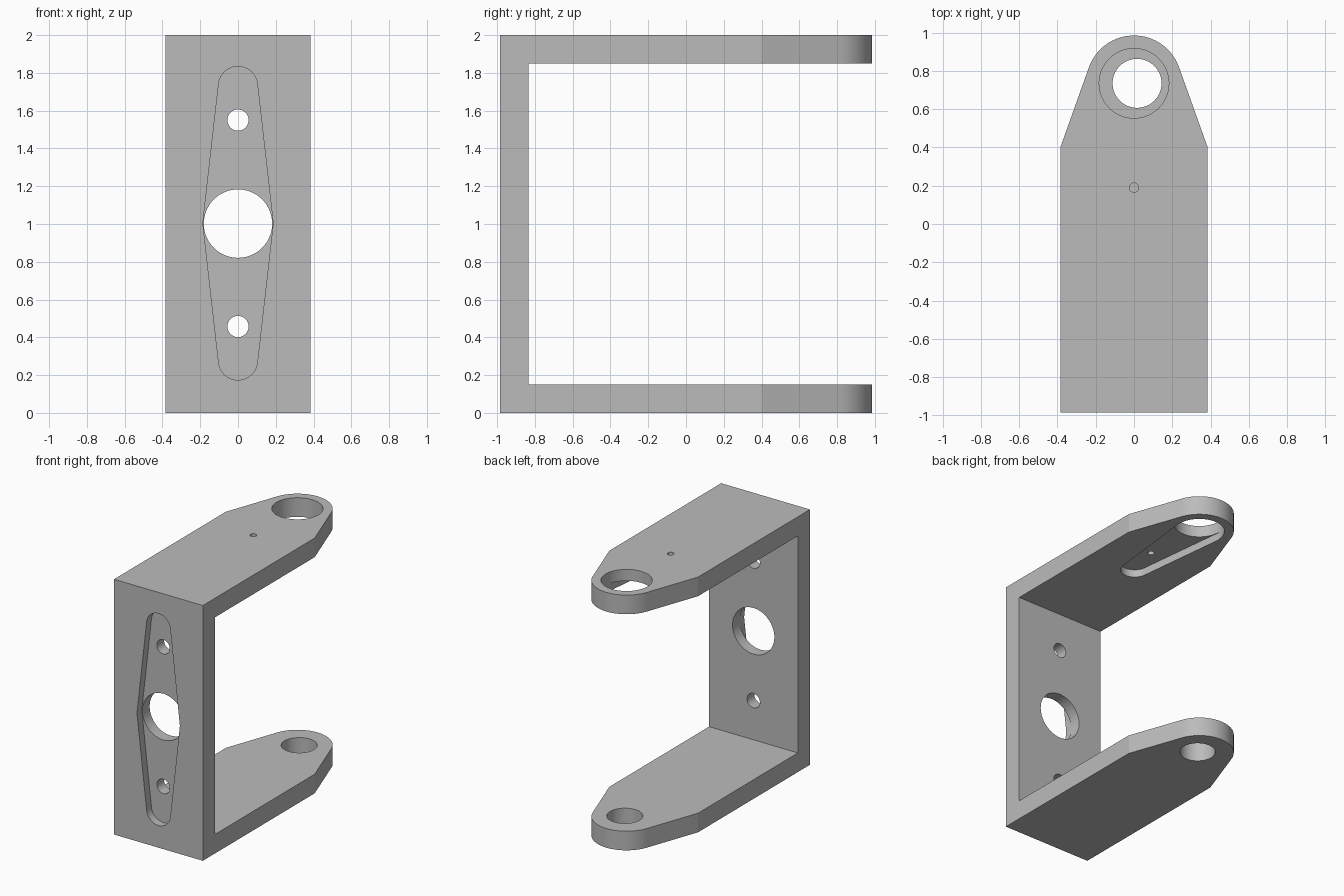
import bpy, bmesh, math

if "Cube" in bpy.data.objects:
    bpy.data.objects.remove(bpy.data.objects["Cube"])

grey = bpy.data.materials.new("plain_grey")
grey.diffuse_color = (0.5, 0.5, 0.5, 1)
grey.use_nodes = True
grey.node_tree.nodes["Principled BSDF"].inputs["Base Color"].default_value = grey.diffuse_color

AXES = {"x": lambda u, v, h: (h, u, v),    # profile in y,z
        "y": lambda u, v, h: (u, h, v),    # profile in x,z
        "z": lambda u, v, h: (u, v, h)}    # profile in x,y


def prism(name, pts, axis, h0, h1):
    """Extrude a closed 2D profile along an axis."""
    bm = bmesh.new()
    to3d = AXES[axis]
    base = bm.faces.new([bm.verts.new(to3d(u, v, h0)) for u, v in pts])
    ext = bmesh.ops.extrude_face_region(bm, geom=[base])
    shift = to3d(0, 0, h1 - h0)
    bmesh.ops.translate(bm, vec=shift,
                        verts=[g for g in ext["geom"] if isinstance(g, bmesh.types.BMVert)])
    bmesh.ops.recalc_face_normals(bm, faces=bm.faces[:])
    me = bpy.data.meshes.new(name)
    bm.to_mesh(me)
    bm.free()
    me.materials.append(grey)
    ob = bpy.data.objects.new(name, me)
    bpy.context.collection.objects.link(ob)
    return ob


def circle(cu, cv, r, n=72):
    return [(cu + r * math.cos(2 * math.pi * i / n),
             cv + r * math.sin(2 * math.pi * i / n)) for i in range(n)]


def rounded_taper(w, v0, cv, r, n=36):
    """Sides from (+-w, v0) running tangent into a round end centred at (0, cv)."""
    d = math.hypot(w, cv - v0)
    a = math.atan2(v0 - cv, w) + math.acos(r / d)
    arc = [a + (math.pi - 2 * a) * i / n for i in range(n + 1)]
    return ([(w, v0)] + [(r * math.cos(t), cv + r * math.sin(t)) for t in arc]
            + [(-w, v0)])


# U-shaped bracket, then trimmed to the rounded arm outline
bracket = prism("u_bracket", [(-0.985, 0), (1.2, 0), (1.2, 0.15), (-0.835, 0.15),
                              (-0.835, 1.85), (1.2, 1.85), (1.2, 2), (-0.985, 2)],
                "x", -0.6, 0.6)
outline = rounded_taper(0.385, 0.4, 0.735, 0.25) + [(-0.385, -1.2), (0.385, -1.2)]
trim = prism("arm_outline", outline, "z", -0.2, 2.2)

# Horn-shaped pockets: a full one in the front plate, a half one under the top arm
half = rounded_taper(0.186, 0, 0.727, 0.103)
full = half + [(-u, -v) for u, v in half[1:-1]]
MID, PIVOT = 1.004, 0.735
cutters = [
    prism("front_pocket", [(u, MID + v) for u, v in full], "y", -1.1, -0.925),
    prism("arm_pocket", [(u, PIVOT - v) for u, v in half], "z", 1.7, 1.91),
    # Holes through the plate and the arms
    prism("plate_hole", circle(0, MID - 0.002, 0.181), "y", -1.2, -0.6),
    prism("upper_screw_hole", circle(0, 1.55, 0.056), "y", -1.2, -0.6),
    prism("lower_screw_hole", circle(0, 0.457, 0.056), "y", -1.2, -0.6),
    prism("top_arm_hole", circle(0, PIVOT, 0.182), "z", 1.6, 2.2),
    prism("bottom_arm_hole", circle(0.016, PIVOT, 0.128), "z", -0.2, 0.4),
    prism("pin_hole", circle(0, 0.19, 0.024), "z", 1.6, 2.2),
]

for tool, op in [(trim, "INTERSECT")] + [(c, "DIFFERENCE") for c in cutters]:
    mod = bracket.modifiers.new(tool.name, "BOOLEAN")
    mod.object, mod.operation, mod.solver = tool, op, "EXACT"

# Bake the cuts and drop the helpers
bpy.context.view_layer.update()
deps = bpy.context.evaluated_depsgraph_get()
baked = bpy.data.meshes.new_from_object(bracket.evaluated_get(deps))
bracket.modifiers.clear()
bracket.data = baked
for tool in [trim] + cutters:
    bpy.data.objects.remove(tool)

# Smooth round walls, keep all real edges sharp
baked.shade_smooth()
baked.set_sharp_from_angle(angle=math.radians(9))
